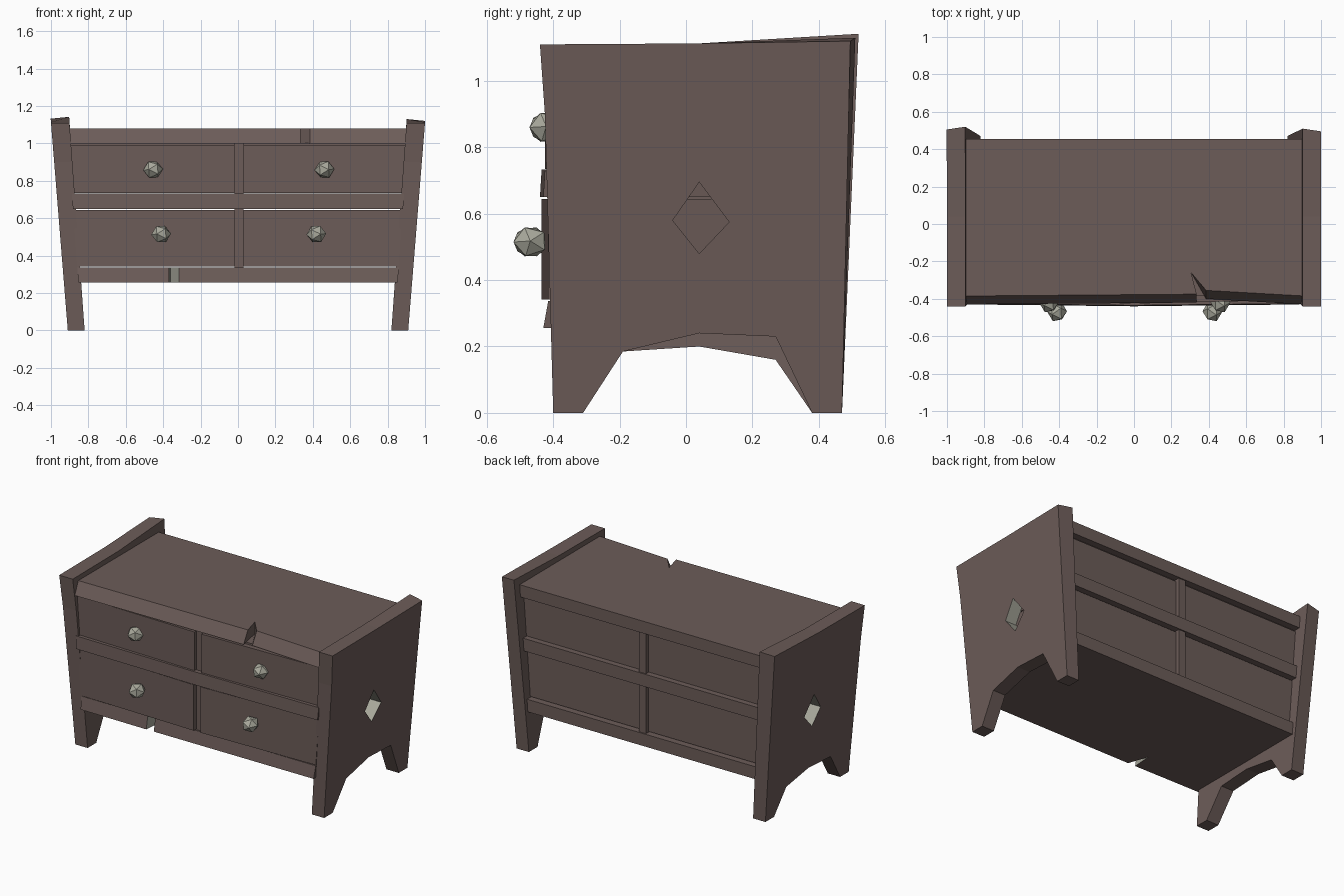
import bpy, bmesh, math
from mathutils import Vector, Matrix

if "Cube" in bpy.data.objects:
    bpy.data.objects.remove(bpy.data.objects["Cube"])


def material(name, rgb):
    m = bpy.data.materials.new(name)
    m.diffuse_color = (*rgb, 1)
    m.use_nodes = True
    m.node_tree.nodes["Principled BSDF"].inputs["Base Color"].default_value = m.diffuse_color
    return m


WOOD = material("dark brown wood", (0.15, 0.107, 0.098))
PALE = material("pale grey metal", (0.40, 0.40, 0.335))


def finish(bm, name, mats):
    bmesh.ops.recalc_face_normals(bm, faces=bm.faces)
    me = bpy.data.meshes.new(name)
    bm.to_mesh(me)
    bm.free()
    for m in mats:
        me.materials.append(m)
    ob = bpy.data.objects.new(name, me)
    bpy.context.collection.objects.link(ob)
    return ob


def inner(z):
    return 0.82 + 0.073 * z


def outer(z):
    return 0.91 + 0.081 * z


# Leaning end panels with arched feet and a diamond hole
def end_panel(name, side, back_top, arch):
    prof = [(-0.44, 1.11), (-0.425, 0.9), (-0.40, 0), (-0.31, 0),
            (-0.19, 0.185), (0.04, arch[0]), (0.27, arch[1]), (0.38, 0),
            (0.47, 0), back_top, (0.04, 1.113),
            (0.04, 0.695), (0.13, 0.575), (0.04, 0.48), (-0.04, 0.58)]
    bm = bmesh.new()
    loops = [[bm.verts.new((side * f(z), y, z)) for y, z in prof]
             for f in (inner, outer)]
    for v in loops:
        bm.faces.new([v[i] for i in (0, 1, 2, 3, 4, 5, 13, 14, 11, 10)])
        bm.faces.new([v[i] for i in (5, 6, 7, 8, 9, 10, 11, 12, 13)])
    a, b = loops
    for ring in (list(range(11)), [11, 12, 13, 14]):
        for i, j in zip(ring, ring[1:] + ring[:1]):
            f = bm.faces.new((a[i], a[j], b[j], b[i]))
            f.material_index = 1 if len(ring) == 4 else 0
    # lift the inner back corner a touch
    a[9].co += Vector((0, 0.015, 0.01))
    finish(bm, name, [WOOD, PALE])


end_panel("right_end_panel", 1, (0.495, 1.12), (0.24, 0.23))
end_panel("left_end_panel", -1, (0.505, 1.132), (0.20, 0.16))


# Slab from a plan outline; ends follow the lean, front may slope back
def board(name, pts, z0, z1, slope=0, pale_notch=False):
    bm = bmesh.new()
    rings = []
    for z in (z0, z1):
        ring = []
        for x, y in pts:
            if abs(x) >= 0.8:
                x = math.copysign(inner(z) + 0.015, x)
            if y < -0.35 and z == z1:
                y += slope
            ring.append(bm.verts.new((x, y, z)))
        rings.append(ring)
        bm.faces.new(ring)
    a, b = rings
    n = len(pts)
    for i in range(n):
        j = (i + 1) % n
        f = bm.faces.new((a[i], a[j], b[j], b[i]))
        inside = max(abs(pts[i][0]), abs(pts[j][0])) < 0.7
        if pale_notch and inside and abs(pts[i][1] - pts[j][1]) > 0.05:
            f.material_index = 1
    return finish(bm, name, [WOOD, PALE])


# Top, middle and bottom boards, two of them cracked at the front
board("top_board", [(-0.9, -0.43), (0.335, -0.42), (0.305, -0.26),
                    (0.385, -0.40), (0.9, -0.43), (0.9, 0.455),
                    (-0.9, 0.455)], 1.0, 1.08, 0.045)
board("middle_board", [(-0.9, -0.43), (0, -0.44), (0.9, -0.43),
                       (0.9, 0.455), (-0.9, 0.455)], 0.65, 0.733, 0.005)
board("bottom_board", [(-0.9, -0.425), (-0.37, -0.43), (-0.36, -0.30),
                       (-0.315, -0.43), (0.9, -0.43), (0.9, 0.455),
                       (-0.9, 0.455)], 0.255, 0.337, 0.015, True)

# Drawers, dividers and knobs in two rows
for row, z0, z1, y, kx, kz, ky in (
        ("upper", 0.735, 0.99, -0.405, 0.458, 0.86, -0.42),
        ("lower", 0.342, 0.645, -0.415, 0.415, 0.515, -0.468)):
    board(row + "_divider", [(-0.02, -0.405), (0.03, -0.405),
                             (0.03, 0.447), (-0.02, 0.447)],
          z0 - 0.01, z1 + 0.015)
    for label, s, x in (("left", -1, -0.02), ("right", 1, 0.03)):
        board(f"{row}_{label}_drawer",
              [(x, y - 0.02), (s * 0.9, y), (s * 0.9, 0.42), (x, 0.42)],
              z0, z1)
        bm = bmesh.new()
        bmesh.ops.create_icosphere(bm, subdivisions=1, radius=1)
        bm.transform(Matrix.Translation((s * kx + 0.004, ky, kz))
                     @ Matrix.Diagonal((0.053, 0.057, 0.05, 1))
                     @ Matrix.Rotation(math.radians(20 * s), 4, 'X')
                     @ Matrix.Rotation(0.4, 4, 'Y'))
        finish(bm, f"{row}_{label}_knob", [PALE])

# Thin filler strip closing the gap under the top board
board("top_filler", [(-0.9, -0.385), (0.9, -0.385), (0.9, 0.41),
                     (-0.9, 0.41)], 0.98, 1.002)
